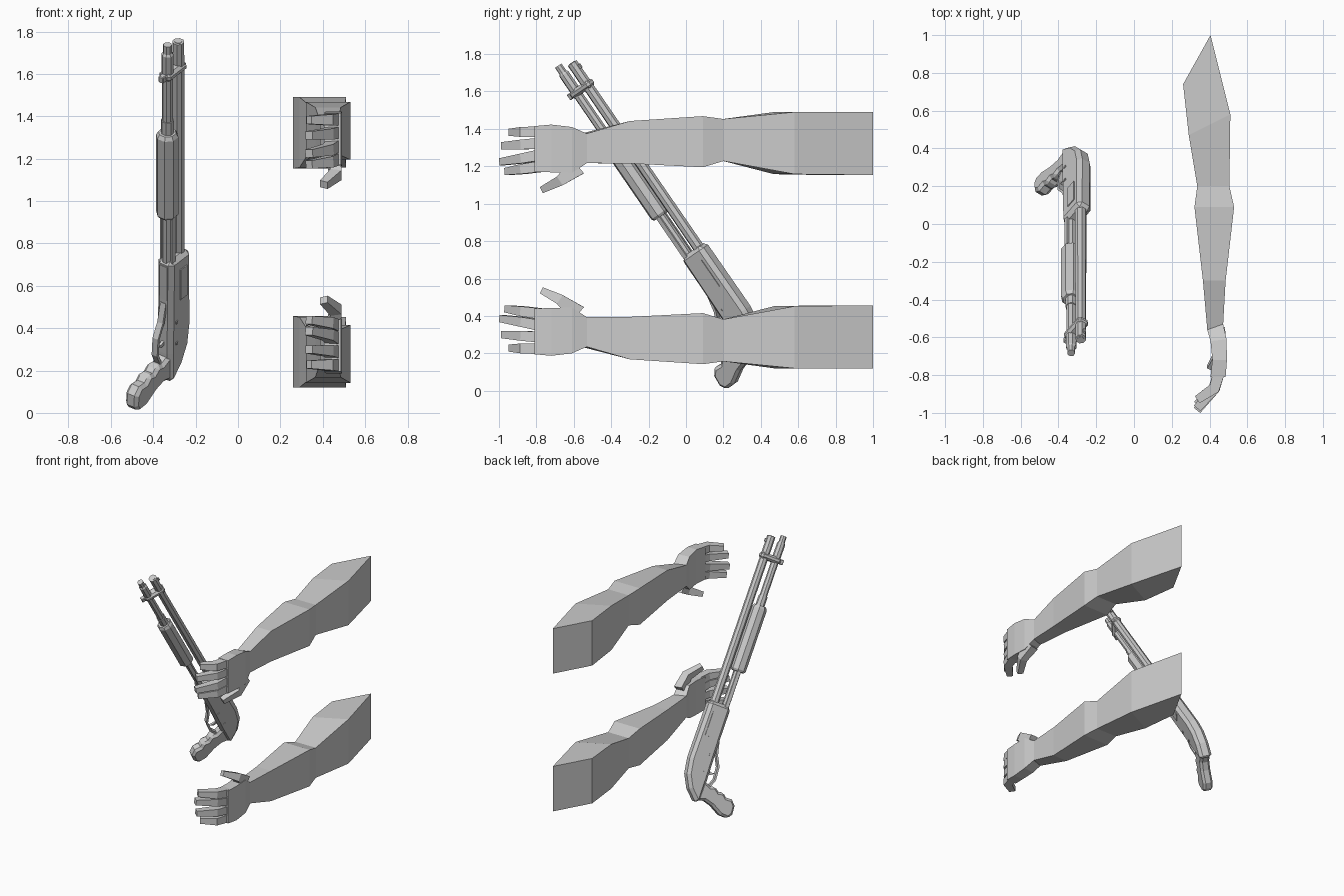
import bpy, bmesh, math
from mathutils import Vector, Matrix

cube = bpy.data.objects.get("Cube")
if cube:
    bpy.data.objects.remove(cube, do_unlink=True)

grey = bpy.data.materials.new("plain_grey")
grey.use_nodes = True
grey.diffuse_color = (0.6, 0.6, 0.6, 1)
grey.node_tree.nodes["Principled BSDF"].inputs["Base Color"].default_value = (0.6, 0.6, 0.6, 1)

# Frame of the tilted, rolled gun: local x = side, y = toward muzzle, z = gun top
roll = math.radians(36)
forward = Vector((0, -0.565, 0.825)).normalized()
lean = Vector((0, 0.825, 0.565)).normalized()
top = Vector((math.sin(roll), 0, 0)) + lean * math.cos(roll)
side = forward.cross(top)
GUN = Matrix((side, forward, top)).transposed().to_4x4()
GUN.translation = Vector((-0.282, 0, 0)) + lean * 0.488

UPRIGHT = Matrix.Identity(4)
FLIPPED = Matrix.Translation((0, 0, 1.61)) @ Matrix.Diagonal((1, 1, -1, 1))


def finish(name, bm, matrix, bevel=0):
    bmesh.ops.transform(bm, matrix=matrix, verts=bm.verts)
    bmesh.ops.recalc_face_normals(bm, faces=bm.faces)
    mesh = bpy.data.meshes.new(name)
    bm.to_mesh(mesh)
    bm.free()
    mesh.materials.append(grey)
    obj = bpy.data.objects.new(name, mesh)
    bpy.context.collection.objects.link(obj)
    if bevel:
        mod = obj.modifiers.new("chamfer", 'BEVEL')
        mod.width = bevel
        mod.segments = 1
        mod.limit_method = 'ANGLE'
        mod.angle_limit = math.radians(50)
    return obj


def loft(name, rings, matrix):
    """Skin equal-sized rings of points and cap both ends."""
    bm = bmesh.new()
    loops = [[bm.verts.new(p) for p in ring] for ring in rings]
    n = len(rings[0])
    for a, b in zip(loops, loops[1:]):
        for i in range(n):
            j = (i + 1) % n
            bm.faces.new((a[i], a[j], b[j], b[i]))
    bm.faces.new(loops[0])
    bm.faces.new(loops[-1])
    return finish(name, bm, matrix)


def limb(name, points, sizes, ref, matrix):
    """Four-sided bar along a path; sizes are half extents along and across ref."""
    pts = [Vector(p) for p in points]
    rings = []
    for i, p in enumerate(pts):
        t = (pts[min(i + 1, len(pts) - 1)] - pts[max(i - 1, 0)]).normalized()
        v = t.cross(Vector(ref)).normalized()
        w = v.cross(t)
        h, k = sizes[i]
        rings.append([p + w * h * a + v * k * b for a, b in ((1, 1), (1, -1), (-1, -1), (-1, 1))])
    return loft(name, rings, matrix)


def prism(name, outline, half, bevel=0, offset=0):
    """Side outline (along, up) extruded across the gun."""
    bm = bmesh.new()
    face = bm.faces.new([bm.verts.new((offset - half, q, u)) for q, u in outline])
    out = bmesh.ops.extrude_face_region(bm, geom=[face])
    moved = [v for v in out["geom"] if isinstance(v, bmesh.types.BMVert)]
    bmesh.ops.translate(bm, verts=moved, vec=(2 * half, 0, 0))
    return finish(name, bm, GUN, bevel)


def box(name, q0, q1, u0, u1, half, bevel=0, offset=0):
    return prism(name, [(q0, u0), (q1, u0), (q1, u1), (q0, u1)], half, bevel, offset)


def tube(name, profile, u, sides=8):
    """Faceted tube along the gun from (along, radius) pairs."""
    rings = []
    for q, r in profile:
        angles = [2 * math.pi * (i + 0.5) / sides for i in range(sides)]
        rings.append([(r * math.cos(a), q, u + r * math.sin(a)) for a in angles])
    return loft(name, rings, GUN)


# Arms: stations give outer x, y, inner x, y, bottom and top
ARM = [
    (0.405, 1.0, 0.26, 0.74, 0.12, 0.457),
    (0.51, 0.58, 0.29, 0.47, 0.12, 0.452),
    (0.505, 0.20, 0.335, 0.20, 0.157, 0.382),
    (0.53, 0.09, 0.32, 0.09, 0.142, 0.415),
    (0.485, -0.30, 0.365, -0.30, 0.168, 0.395),
    (0.472, -0.53, 0.388, -0.56, 0.235, 0.393),
    (0.49, -0.61, 0.405, -0.62, 0.20, 0.445),
    (0.492, -0.72, 0.415, -0.72, 0.187, 0.442),
    (0.485, -0.81, 0.405, -0.81, 0.195, 0.44),
]
# Fingers: name, base height, tip height, tip y
FINGERS = [("index", 0.412, 0.438, -0.955), ("middle", 0.35, 0.386, -0.985),
           ("ring", 0.287, 0.30, -0.975), ("little", 0.225, 0.228, -0.93)]

for level, matrix in (("lower", UPRIGHT), ("upper", FLIPPED)):
    loft(level + "_arm", [[(xo, yo, z0), (xo, yo, z1), (xi, yi, z1), (xi, yi, z0)]
                          for xo, yo, xi, yi, z0, z1 in ARM], matrix)
    for name, zb, zt, tip in FINGERS:
        path = [(0.452, -0.78, zb), (0.425, -0.87, (zb + zt) / 2), (0.335, tip, zt)]
        limb(level + "_" + name + "_finger", path,
             [(0.029, 0.03), (0.026, 0.03), (0.019, 0.022)], (0, 0, 1), matrix)
    limb(level + "_thumb", [(0.452, -0.58, 0.41), (0.462, -0.67, 0.485), (0.405, -0.765, 0.533)],
         [(0.03, 0.05), (0.027, 0.028), (0.02, 0.018)], (1, 0, 0), matrix)

# Receiver with its rounded rear
prism("receiver", [(0.60, -0.115), (0.60, 0.045), (0.18, 0.048), (0.07, 0.03), (-0.02, -0.02),
                   (-0.085, -0.09), (-0.085, -0.125), (0.08, -0.125), (0.26, -0.12)], 0.046, 0.022)
for sign, label in ((1, "right"), (-1, "left")):
    box(label + "_port_plate", 0.36, 0.53, -0.05, 0.005, 0.004, 0, sign * 0.047)
    for k, q in enumerate((0.12, 0.24)):
        box(label + "_pin_" + str(k + 1), q, q + 0.014, -0.085, -0.071, 0.004, 0, sign * 0.047)
    # Thin bars joining forend and receiver
    box(label + "_action_bar", 0.58, 0.90, -0.098, -0.072, 0.005, 0, sign * 0.031)
box("loading_plate", 0.38, 0.57, -0.119, -0.112, 0.022)

# Grip with finger swells on its front edge
prism("grip", [(0.07, -0.10), (0.045, -0.165), (0.055, -0.20), (0.03, -0.235), (0.038, -0.27),
               (0.012, -0.30), (0.015, -0.345), (-0.02, -0.38), (-0.08, -0.385), (-0.117, -0.36),
               (-0.115, -0.30), (-0.075, -0.22), (-0.06, -0.16), (-0.075, -0.10)], 0.036, 0.016)

# Trigger and its guard
limb("trigger_guard", [(0, 0.36, -0.115), (0, 0.26, -0.14), (0, 0.19, -0.178),
                       (0, 0.10, -0.185), (0, 0.04, -0.16)],
     [(0.016, 0.007)] * 5, (1, 0, 0), GUN)
prism("trigger", [(0.15, -0.11), (0.125, -0.11), (0.12, -0.145), (0.14, -0.172), (0.138, -0.145)], 0.007)

# Barrel, magazine tube and sliding forend
tube("barrel", [(0.58, 0.031), (1.79, 0.029)], 0)
tube("muzzle_bore", [(1.788, 0.018), (1.793, 0.018)], 0)
tube("magazine_tube", [(0.58, 0.026), (1.70, 0.026)], -0.086)
tube("magazine_cap", [(1.66, 0.029), (1.765, 0.029), (1.775, 0.022), (1.82, 0.021)], -0.086)
tube("forend", [(0.845, 0.044), (0.86, 0.054), (1.30, 0.054), (1.32, 0.043)], -0.088)
tube("forend_collar", [(1.31, 0.032), (1.39, 0.031)], -0.086)

# Clamp tying the two tubes together, with a lug below, and the front sight
box("tube_clamp", 1.625, 1.67, -0.118, 0.034, 0.033, 0.014)
box("clamp_lug", 1.63, 1.665, -0.142, -0.11, 0.014, 0.004)
box("front_sight", 1.74, 1.765, 0.022, 0.038, 0.006)
